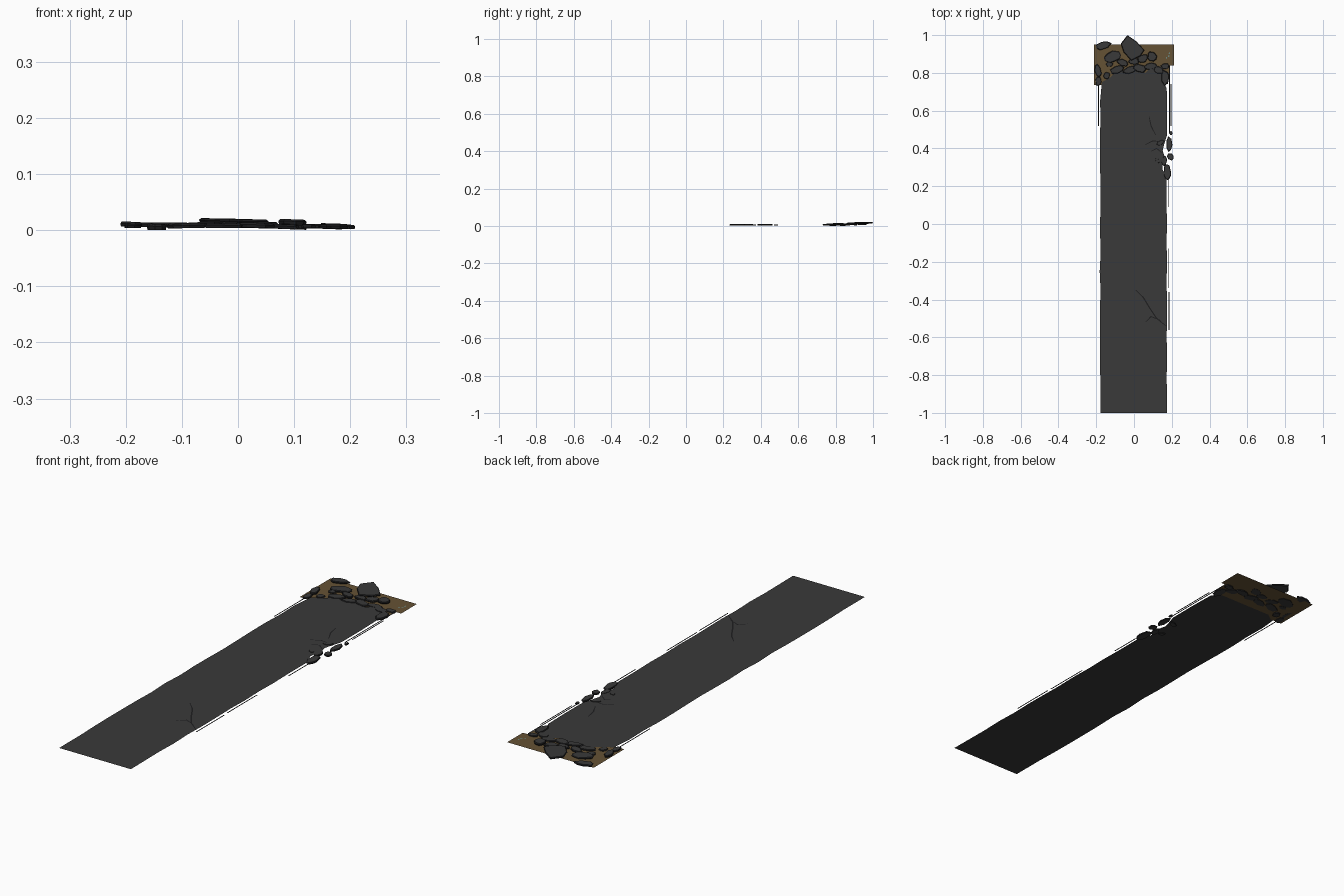
import bpy, bmesh, math, random
from mathutils import Vector

random.seed(7)


def material(name, rgb):
    m = bpy.data.materials.new(name)
    m.diffuse_color = (*rgb, 1)
    return m


ASPHALT = material("asphalt grey", (0.041, 0.041, 0.041))
EDGE = material("broken edge black", (0.013, 0.013, 0.014))
DIRT = material("dirt brown", (0.13, 0.085, 0.035))
TEAL = material("pale teal", (0.16, 0.33, 0.33))


def finish(name, bm, mats):
    me = bpy.data.meshes.new(name)
    bm.to_mesh(me)
    bm.free()
    for m in mats:
        me.materials.append(m)
    ob = bpy.data.objects.new(name, me)
    bpy.context.collection.objects.link(ob)
    return ob


def sheet(name, pts, z, mat):
    """Flat outline at height z, facing up."""
    bm = bmesh.new()
    f = bm.faces.new([bm.verts.new((x, y, z)) for x, y in pts])
    f.normal_update()
    if f.normal.z < 0:
        f.normal_flip()
    bmesh.ops.triangulate(bm, faces=[f])
    return finish(name, bm, [mat])


def slab(name, pts, z0, z1, tilt=(0, 0), inset=0.86):
    """Broken slab: grey top, dark sloping sides, slight tilt."""
    bm = bmesh.new()
    c = sum((Vector(p) for p in pts), Vector((0, 0))) / len(pts)

    def ring(z, k):
        out = []
        for p in pts:
            d = (Vector(p) - c) * k
            h = z + tilt[0] * d.x + tilt[1] * d.y
            out.append(bm.verts.new((c.x + d.x, c.y + d.y, max(0, h))))
        return out
    low, mid, top = ring(z0, 0.94), ring(z0 + (z1 - z0) * 0.6, 1), ring(z1, inset)
    n = len(pts)
    bm.faces.new(low[::-1])
    bm.faces.new(top)
    for a, b in ((low, mid), (mid, top)):
        for i in range(n):
            j = (i + 1) % n
            bm.faces.new((a[i], a[j], b[j], b[i])).material_index = 1
    bmesh.ops.recalc_face_normals(bm, faces=bm.faces)
    return finish(name, bm, [ASPHALT, EDGE])


def chunk(name, x, y, rx, ry, z0, z1, ang=0, tilt=(0, 0)):
    """Irregular rounded chunk of asphalt."""
    n, a = random.choice((7, 8, 9)), math.radians(ang)
    pts = []
    for i in range(n):
        t = 2 * math.pi * i / n + random.uniform(-0.2, 0.2)
        r = random.uniform(0.85, 1.08)
        u, v = rx * r * math.cos(t), ry * r * math.sin(t)
        pts.append((x + u * math.cos(a) - v * math.sin(a), y + u * math.sin(a) + v * math.cos(a)))
    return slab(name, pts, z0, z1, tilt)


def crack(name, pts, w, z):
    """Thin tapered dark line along a path."""
    left, right = [], []
    for i, p in enumerate(pts):
        p = Vector(p)
        d = (Vector(pts[min(i + 1, len(pts) - 1)]) - Vector(pts[max(i - 1, 0)])).normalized()
        k = w * (0.25 if i in (0, len(pts) - 1) else 0.5)
        s = Vector((-d.y, d.x)) * k
        left.append(p + s)
        right.append(p - s)
    return sheet(name, left + right[::-1], z, EDGE)


# Road surface with ragged sides, a bite on the right and a broken far end
ROAD_Z = 0.009
outline = [(-0.177, -1), (0.175, -1)]
outline += [(0.175 + random.uniform(-0.003, 0.003), -0.9 + 0.1 * i) for i in range(12)]
outline += [(0.172, 0.25), (0.150, 0.29), (0.152, 0.34), (0.160, 0.36), (0.152, 0.39),
            (0.162, 0.43), (0.175, 0.47), (0.176, 0.6), (0.173, 0.72), (0.150, 0.76),
            (0.155, 0.83), (0.10, 0.84), (0.06, 0.80), (0.03, 0.83), (-0.03, 0.80),
            (-0.08, 0.82), (-0.12, 0.78), (-0.17, 0.75)]
outline += [(-0.178 + random.uniform(-0.004, 0.002), 0.65 - 0.1 * i) for i in range(16)]
sheet("road_surface", outline, ROAD_Z, ASPHALT)

# Dirt under the broken end
sheet("dirt_bed", [(-0.212, 0.735), (-0.155, 0.735), (-0.12, 0.76), (0.14, 0.76), (0.18, 0.74),
                   (0.19, 0.84), (0.212, 0.84), (0.212, 0.95), (-0.212, 0.95)], 0.006, DIRT)

# Thin edging slivers beside the road
for i, (x, y0, y1) in enumerate([(0.186, -0.56, -0.36), (0.184, -0.34, -0.13), (0.184, 0.09, 0.23),
                                 (0.187, 0.48, 0.84), (0.196, 0.52, 0.74), (-0.187, 0.52, 0.74)]):
    sheet(f"edge_sliver_{i}", [(x - .0025, y0), (x + .0025, y0), (x + .0025, y1), (x - .0025, y1)],
          0.008, EDGE)

# Surface cracks
for i, path in enumerate([
        [(0.01, -0.35), (0.05, -0.39), (0.08, -0.44), (0.12, -0.50), (0.17, -0.54)],
        [(0.06, -0.52), (0.09, -0.49), (0.14, -0.51)],
        [(0.08, 0.57), (0.09, 0.52), (0.115, 0.47)],
        [(0.06, 0.42), (0.10, 0.44), (0.15, 0.435)],
        [(0.09, 0.385), (0.12, 0.40), (0.15, 0.375)]]):
    crack(f"crack_{i}", path, 0.006, ROAD_Z + 0.0006)

# Chunks fallen from the side bite: x, y, rx, ry, z0, z1, angle
side = [(0.187, 0.425, 0.017, 0.043, 0.003, 0.010, 0), (0.194, 0.355, 0.018, 0.022, 0.002, 0.009, 20),
        (0.176, 0.275, 0.021, 0.045, 0.003, 0.011, 5), (0.160, 0.335, 0.014, 0.028, 0.003, 0.010, -10),
        (0.140, 0.43, 0.022, 0.013, 0.004, 0.011, 30), (0.196, 0.48, 0.008, 0.012, 0.002, 0.008, 0),
        (0.125, 0.335, 0.016, 0.010, 0.004, 0.0105, -30)]
for i, c in enumerate(side):
    chunk(f"side_chunk_{i}", *c)

# Rubble heap at the far end: x, y, rx, ry, z0, z1, angle
heap = [(-0.165, 0.945, 0.045, 0.023, 0.006, 0.014, 10), (-0.115, 0.885, 0.048, 0.030, 0.005, 0.013, 15),
        (-0.190, 0.81, 0.018, 0.035, 0.006, 0.015, 10), (-0.188, 0.755, 0.016, 0.026, 0.004, 0.011, 0),
        (-0.09, 0.815, 0.042, 0.022, 0.004, 0.012, 20), (-0.06, 0.855, 0.035, 0.020, 0.005, 0.014, -20),
        (-0.025, 0.815, 0.038, 0.020, 0.004, 0.012, 15), (0.03, 0.825, 0.038, 0.022, 0.004, 0.013, -15),
        (0.045, 0.875, 0.032, 0.022, 0.005, 0.014, 30), (0.095, 0.885, 0.026, 0.030, 0.010, 0.019, 15),
        (0.085, 0.835, 0.036, 0.018, 0.002, 0.010, 5), (0.13, 0.815, 0.032, 0.020, 0.003, 0.011, -20),
        (0.165, 0.775, 0.022, 0.046, 0.003, 0.012, 5), (0.165, 0.835, 0.024, 0.016, 0.002, 0.010, 10),
        (-0.13, 0.845, 0.020, 0.014, 0.005, 0.011, 0), (-0.145, 0.785, 0.018, 0.020, 0.0, 0.011, 0),
        (0.0, 0.86, 0.03, 0.018, 0.005, 0.014, 0)]
for i, c in enumerate(heap):
    chunk(f"end_chunk_{i}", *c, tilt=(random.uniform(-0.04, 0.02), random.uniform(-0.03, 0.03)))

# Large upturned slab resting on the heap
slab("large_slab", [(-0.07, 0.955), (-0.055, 0.91), (-0.015, 0.865), (0.035, 0.89), (0.055, 0.92),
                    (0.015, 0.965), (-0.035, 1.0)], 0.012, 0.020, (-0.02, 0.01), 0.93)

# Small teal shards on the dirt
for x, y in ((0.168, 0.875), (0.18, 0.885), (0.183, 0.90)):
    sheet("teal_shard", [(x, y), (x + .009, y + .003), (x + .004, y + .010)], 0.0075, TEAL)
